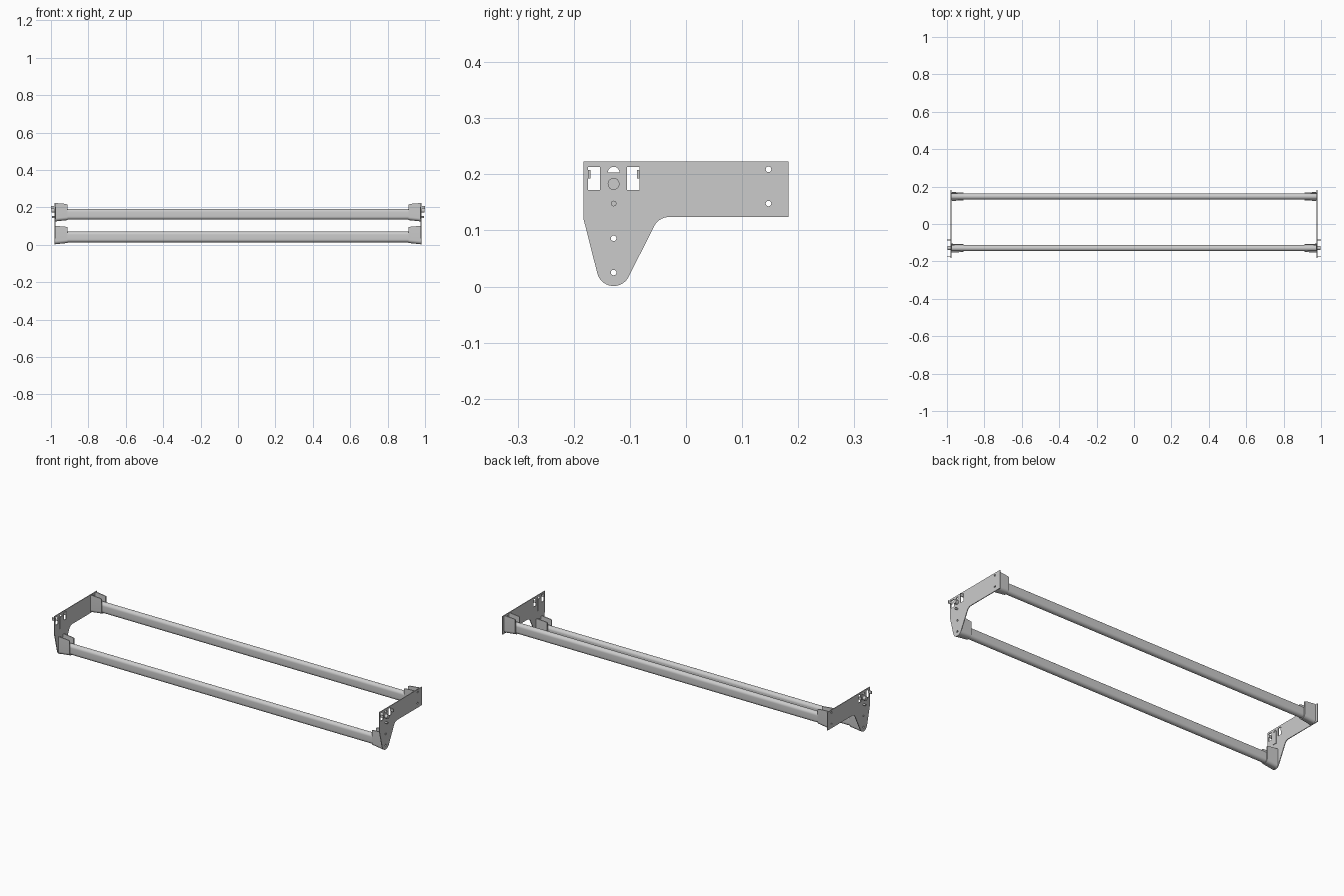
import bpy, bmesh
from math import sin, cos, pi, radians
from mathutils import Matrix

if "Cube" in bpy.data.objects:
    bpy.data.objects.remove(bpy.data.objects["Cube"])

FRONT_Y, BACK_Y = -0.129, 0.147
TO_WORLD = Matrix(((0, 0, 1, 0), (1, 0, 0, 0), (0, 1, 0, 0), (0, 0, 0, 1)))


def arc(cy, cz, r, a0, a1, n=12):
    return [(cy + r * cos(radians(a0 + (a1 - a0) * i / n)),
             cz + r * sin(radians(a0 + (a1 - a0) * i / n))) for i in range(n + 1)]


def circle(cy, cz, r, n=20):
    return arc(cy, cz, r, 0, 360, n)[:-1]


def rect(y0, y1, z0, z1):
    return [(y0, z0), (y1, z0), (y1, z1), (y0, z1)]


def finish(name, bm, mirror):
    bmesh.ops.remove_doubles(bm, verts=bm.verts, dist=1e-5)
    bmesh.ops.recalc_face_normals(bm, faces=bm.faces)
    me = bpy.data.meshes.new(name)
    bm.to_mesh(me)
    bm.free()
    me.shade_smooth()
    me.set_sharp_from_angle(angle=radians(32))
    ob = bpy.data.objects.new(name, me)
    bpy.context.collection.objects.link(ob)
    if mirror:
        ob.modifiers.new("mirror", 'MIRROR').use_axis[0] = True
    return ob


def slab(name, loops, x0, x1, mirror=True):
    """Outline with holes in the y-z plane, extruded from x0 to x1."""
    cu = bpy.data.curves.new(name + "_outline", 'CURVE')
    cu.dimensions, cu.fill_mode = '2D', 'BOTH'
    cu.extrude = (x1 - x0) / 2
    for loop in loops:
        sp = cu.splines.new('POLY')
        sp.points.add(len(loop) - 1)
        for p, (y, z) in zip(sp.points, loop):
            p.co = (y, z, 0, 1)
        sp.use_cyclic_u = True
    tmp = bpy.data.objects.new(name + "_outline", cu)
    bpy.context.collection.objects.link(tmp)
    bpy.context.view_layer.update()
    me = tmp.evaluated_get(bpy.context.evaluated_depsgraph_get()).to_mesh()
    bm = bmesh.new()
    bm.from_mesh(me)
    bm.transform(Matrix.Translation(((x0 + x1) / 2, 0, 0)) @ TO_WORLD)
    bpy.data.objects.remove(tmp)
    bpy.data.curves.remove(cu)
    return finish(name, bm, mirror)


def u_profile(cy, hw, bottom, top, wall):
    """Open-topped U with rounded lower corners."""
    def side(w, b, r):
        return ([(cy - w, top)] + arc(cy - w + r, b + r, r, 180, 270, 8)
                + arc(cy + w - r, b + r, r, 270, 360, 8) + [(cy + w, top)])
    return side(hw, bottom, 0.017) + side(hw - wall, bottom + wall, 0.012)[::-1]


def cradle(name, cy, dz):
    """Tapered U holder, lofted from the plate to its inner mouth."""
    bm = bmesh.new()
    rings = []
    for x, hw, b, t in ((0.912, 0.0215, 0.010, 0.094), (0.922, 0.0215, 0.009, 0.097),
                        (0.970, 0.0235, 0.004, 0.101), (0.977, 0.0235, 0.003, 0.099)):
        rings.append([bm.verts.new((x, y, z + dz))
                      for y, z in u_profile(cy, hw, b, t, 0.005)])
    n = len(rings[0])
    for a, b in zip(rings, rings[1:]):
        for i in range(n):
            j = (i + 1) % n
            bm.faces.new((a[i], a[j], b[j], b[i]))
    for ring in (rings[0], rings[-1]):
        for i in range(n // 2 - 1):
            bm.faces.new((ring[i], ring[i + 1], ring[n - 2 - i], ring[n - 1 - i]))
    return finish(name, bm, True)


def stadium(cy, cz, hw, hh):
    k = hh - hw
    return arc(cy, cz + k, hw, 0, 180, 16) + arc(cy, cz - k, hw, 180, 360, 16)


# End plates with slots and bolt holes
outline = ([(-0.183, 0.223), (-0.183, 0.122)]
           + arc(FRONT_Y, 0.031, 0.030, 194, 334, 20)
           + arc(-0.030, 0.094, 0.030, 154, 90, 10)
           + [(0.183, 0.124), (0.183, 0.223)])
slots = [rect(-0.175, -0.153, 0.172, 0.213), rect(-0.105, -0.083, 0.172, 0.213)]
holes = [circle(y, z, 0.005) for y, z in ((BACK_Y, 0.209), (BACK_Y, 0.148),
                                          (FRONT_Y, 0.086), (FRONT_Y, 0.025))]
slab("end_plate", [outline, arc(FRONT_Y, 0.203, 0.0105, 0, 180)] + slots + holes,
     0.977, 0.981)

# Hook tabs projecting outward from the slots
for name, y in (("front_hook", -0.175), ("rear_hook", -0.0875)):
    slab(name, [rect(y, y + 0.0045, 0.193, 0.208)], 0.977, 1.0)

# Lock clip, pin and rivet
slab("lock_clip", [rect(FRONT_Y - 0.013, FRONT_Y + 0.013, 0.138, 0.203)], 0.974, 0.977)
slab("lock_pin", [circle(FRONT_Y, 0.183, 0.0105, 28)], 0.975, 0.997)
slab("rivet", [circle(FRONT_Y, 0.148, 0.005)], 0.975, 0.994)

# Hollow oval rails and their holders
for part, cy, dz in (("front", FRONT_Y, 0.0), ("back", BACK_Y, 0.122)):
    cz = 0.042 + dz
    slab(part + "_rail", [stadium(cy, cz, 0.0165, 0.029), stadium(cy, cz, 0.0140, 0.0265)],
         -0.977, 0.977, mirror=False)
    cradle(part + "_rail_holder", cy, dz)
